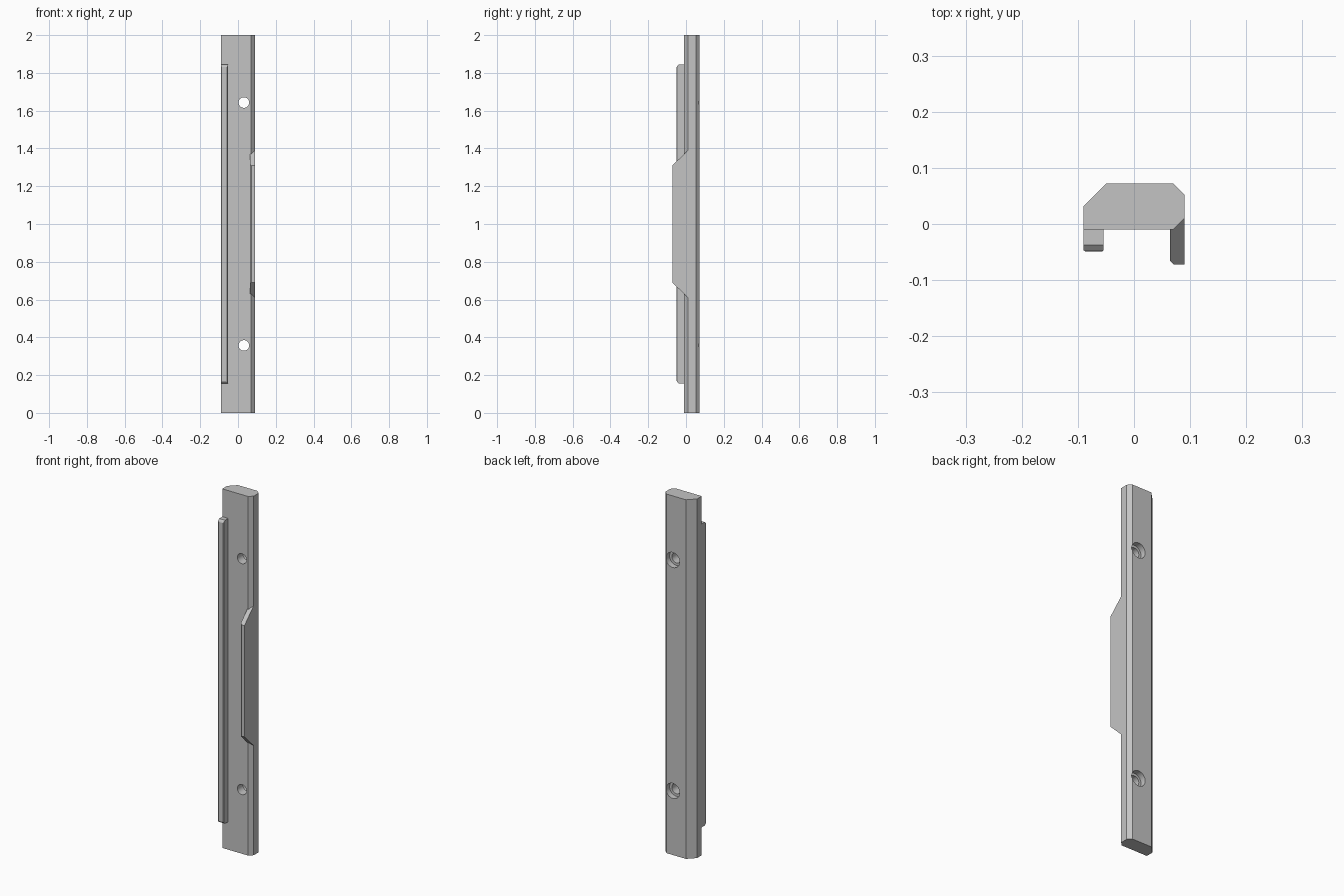
import bpy
import bmesh
from mathutils import Matrix, Vector

if "Cube" in bpy.data.objects:
    bpy.data.objects.remove(bpy.data.objects["Cube"])

# One plain grey finish
grey = bpy.data.materials.new("satin grey")
grey.use_nodes = True
colour = (0.55, 0.55, 0.55, 1)
grey.diffuse_color = colour
grey.node_tree.nodes["Principled BSDF"].inputs["Base Color"].default_value = colour


def add_object(name, bm):
    bmesh.ops.recalc_face_normals(bm, faces=bm.faces)
    mesh = bpy.data.meshes.new(name)
    bm.to_mesh(mesh)
    bm.free()
    mesh.materials.append(grey)
    obj = bpy.data.objects.new(name, mesh)
    bpy.context.collection.objects.link(obj)
    return obj


def prism(points, offset):
    """Extrude a closed outline of 3D points by an offset."""
    bm = bmesh.new()
    face = bm.faces.new([bm.verts.new(p) for p in points])
    moved = bmesh.ops.extrude_face_region(bm, geom=[face])["geom"]
    verts = [v for v in moved if isinstance(v, bmesh.types.BMVert)]
    bmesh.ops.translate(bm, vec=Vector(offset), verts=verts)
    if not face.is_valid or len(bm.faces) < len(points) + 2:
        bm.faces.new([v for v in bm.verts if v not in verts])
    return bm


def bevel_edges(bm, width, test):
    """Chamfer every edge whose two ends pass the test."""
    edges = [e for e in bm.edges if all(test(v.co) for v in e.verts)]
    bmesh.ops.bevel(bm, geom=edges, offset=width, segments=1, affect='EDGES')


# Main bar: a chamfered section running the full height
section = [(-0.09, -0.01), (-0.09, 0.032), (-0.05, 0.072), (0.07, 0.072),
           (0.09, 0.052), (0.09, 0.01), (0.07, -0.01)]
bar = add_object("main_bar", prism([(x, y, 0) for x, y in section], (0, 0, 2)))

# Two screw holes, each counterbored from the back
for level, z in (("lower", 0.357), ("upper", 1.643)):
    for kind, radius, y, depth in (("hole", 0.028, 0, 0.3), ("counterbore", 0.042, 0.09, 0.1)):
        bm = bmesh.new()
        bmesh.ops.create_cone(bm, cap_ends=True, segments=40, radius1=radius,
                              radius2=radius, depth=depth)
        bmesh.ops.rotate(bm, verts=bm.verts, matrix=Matrix.Rotation(1.5707963, 3, 'X'))
        bmesh.ops.translate(bm, verts=bm.verts, vec=(0.031, y, z))
        cutter = add_object(f"{level}_{kind}_cutter", bm)
        cutter.hide_render = True
        cutter.hide_set(True)
        cut = bar.modifiers.new(f"{level} {kind}", 'BOOLEAN')
        cut.operation = 'DIFFERENCE'
        cut.solver = 'EXACT'
        cut.object = cutter

# Apply the cuts and discard the cutters
bpy.context.view_layer.update()
graph = bpy.context.evaluated_depsgraph_get()
bar.data = bpy.data.meshes.new_from_object(bar.evaluated_get(graph))
bar.modifiers.clear()
for obj in [o for o in bpy.data.objects if o.name.endswith("_cutter")]:
    bpy.data.objects.remove(obj)

# Long front rail with chamfered ends and eased front edges
side = [(-0.005, 0.155), (-0.037, 0.155), (-0.049, 0.165),
        (-0.049, 1.835), (-0.037, 1.845), (-0.005, 1.845)]
bm = prism([(-0.09, y, z) for y, z in side], (0.036, 0, 0))
bevel_edges(bm, 0.003, lambda c: c.y < -0.048 and 0.16 < c.z < 1.84)
add_object("front_rail", bm)

# Tapered side tab, flush with the bar's left face
side = [(0.01, 0.61), (-0.072, 0.69), (-0.072, 1.31), (0.01, 1.39)]
bm = prism([(0.064, y, z) for y, z in side], (0.026, 0, 0))
bevel_edges(bm, 0.007, lambda c: c.y < -0.07 and c.x < 0.07)
add_object("side_tab", bm)

# Smooth bores, crisp edges elsewhere
bpy.ops.object.select_all(action='DESELECT')
bar.select_set(True)
bpy.context.view_layer.objects.active = bar
bpy.ops.object.shade_smooth_by_angle(angle=0.5)
